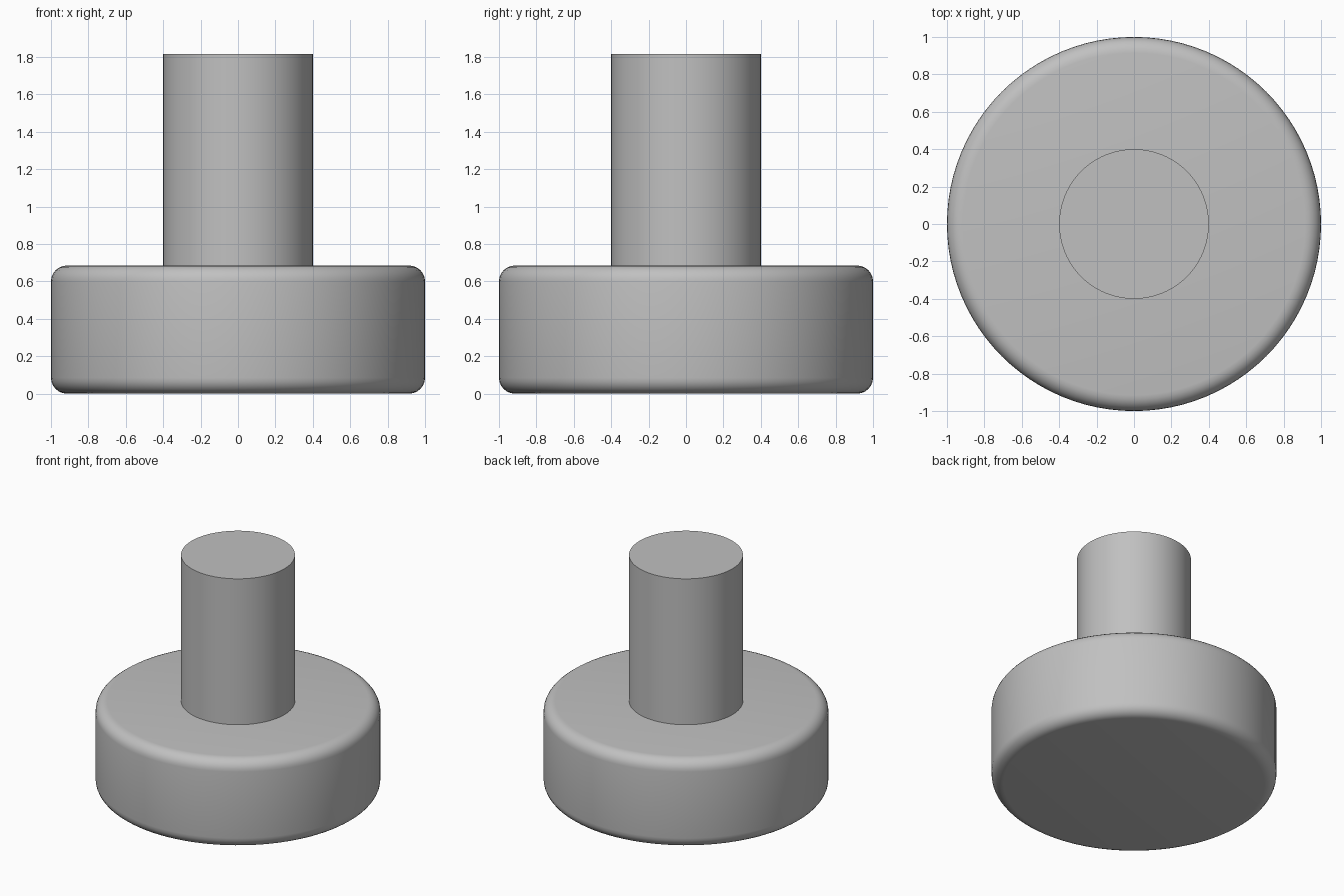
import bpy
import bmesh
import math

cube = bpy.data.objects.get("Cube")
if cube:
    bpy.data.objects.remove(cube, do_unlink=True)

# Plain grey material
grey = bpy.data.materials.new("plain_grey")
grey.use_nodes = True
colour = (0.53, 0.53, 0.53, 1.0)
grey.diffuse_color = colour
grey.node_tree.nodes["Principled BSDF"].inputs["Base Color"].default_value = colour


def cylinder(name, radius, bottom, top, fillet=0.0):
    """Upright capped cylinder with optional rounded rims."""
    bm = bmesh.new()
    bmesh.ops.create_cone(bm, cap_ends=True, segments=96, radius1=radius,
                          radius2=radius, depth=top - bottom)
    if fillet:
        rims = [e for e in bm.edges
                if abs(e.verts[0].co.z - e.verts[1].co.z) < 1e-5]
        bmesh.ops.bevel(bm, geom=rims, offset=fillet, offset_type='OFFSET',
                        segments=6, profile=0.5, affect='EDGES')
    mesh = bpy.data.meshes.new(name)
    bm.to_mesh(mesh)
    bm.free()
    mesh.materials.append(grey)
    obj = bpy.data.objects.new(name, mesh)
    obj.location.z = (bottom + top) / 2
    bpy.context.collection.objects.link(obj)
    bpy.ops.object.select_all(action='DESELECT')
    obj.select_set(True)
    bpy.context.view_layer.objects.active = obj
    bpy.ops.object.shade_smooth_by_angle(angle=math.radians(30))
    return obj


# Wide round head with softened rims, and the plain post standing on it
cylinder("round_base", 1.0, 0.0, 0.685, fillet=0.085)
cylinder("post", 0.4, 0.68, 1.815)
